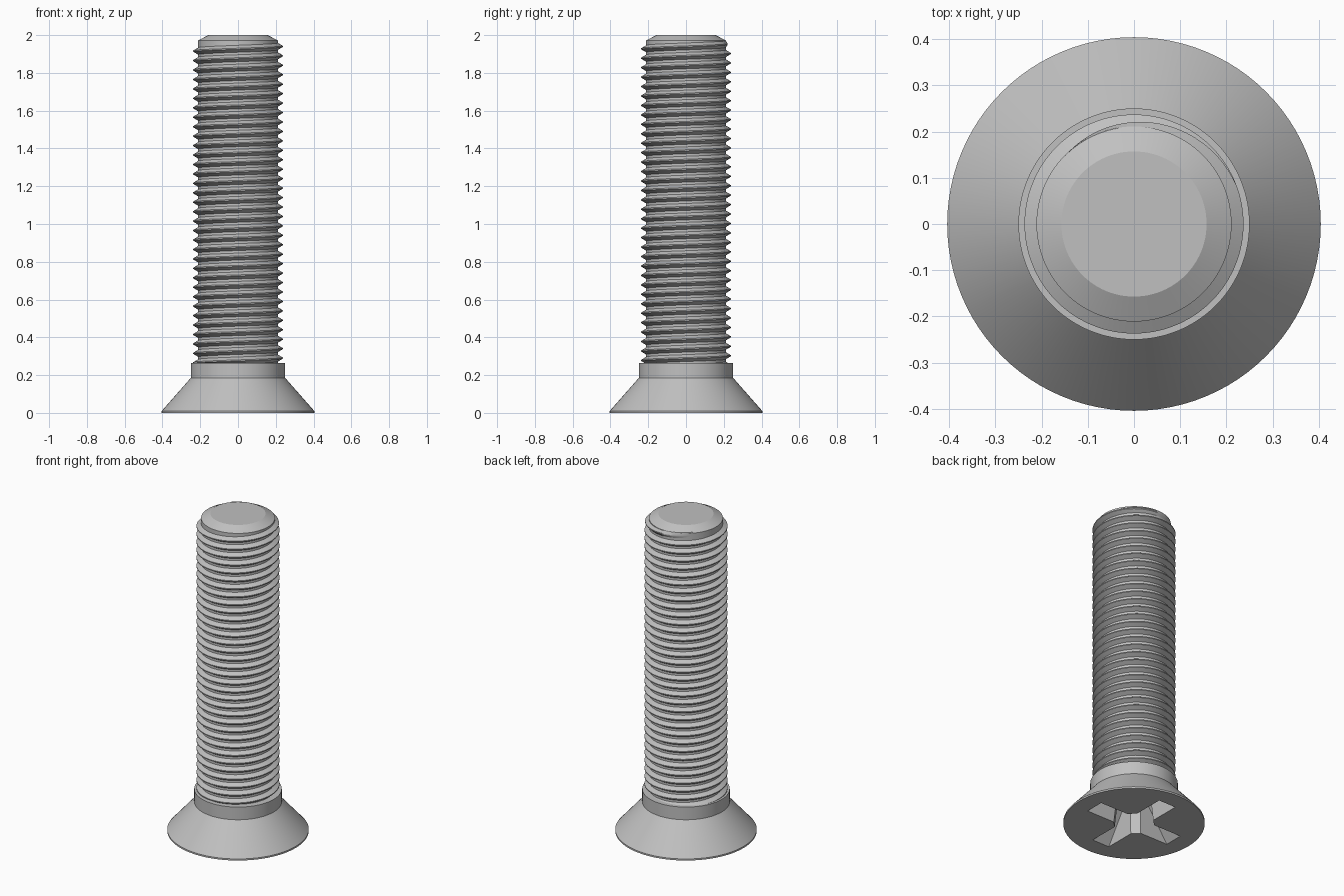
import bpy, bmesh
from math import sin, cos, pi, radians

cube = bpy.data.objects.get("Cube")
if cube:
    bpy.data.objects.remove(cube, do_unlink=True)

SEG = 96
CORE_R, CREST_R, PITCH = 0.211, 0.237, 0.05

steel = bpy.data.materials.new("steel_grey")
steel.use_nodes = True
grey = (0.53, 0.53, 0.53, 1)
steel.diffuse_color = grey
steel.node_tree.nodes["Principled BSDF"].inputs["Base Color"].default_value = grey


def finish(bm, name):
    """Turn a bmesh into a smooth, sharp-edged steel object."""
    bmesh.ops.recalc_face_normals(bm, faces=bm.faces)
    mesh = bpy.data.meshes.new(name)
    bm.to_mesh(mesh)
    bm.free()
    mesh.materials.append(steel)
    obj = bpy.data.objects.new(name, mesh)
    bpy.context.collection.objects.link(obj)
    bpy.ops.object.select_all(action='DESELECT')
    obj.select_set(True)
    bpy.context.view_layer.objects.active = obj
    bpy.ops.object.shade_smooth_by_angle(angle=radians(25))


def ring(bm, points):
    return [bm.verts.new(p) for p in points]


def bridge(bm, a, b):
    for i in range(len(a)):
        j = (i + 1) % len(a)
        bm.faces.new((a[i], a[j], b[j], b[i]))


def lathe(bm, profile):
    """Revolve (radius, height) points and return the rings."""
    rings = [ring(bm, [(r * cos(2 * pi * i / SEG), r * sin(2 * pi * i / SEG), z)
                       for i in range(SEG)]) for r, z in profile]
    for a, b in zip(rings, rings[1:]):
        bridge(bm, a, b)
    return rings


def cross(bm, length, half_width, inner, z):
    """Cross outline with bevelled inner corners."""
    arm = [(inner, -half_width), (length, -half_width),
           (length, half_width), (inner, half_width)]
    points = []
    for k in range(4):
        c, s = round(cos(k * pi / 2)), round(sin(k * pi / 2))
        points += [(c * x - s * y, s * x + c * y, z) for x, y in arm]
    return ring(bm, points)


def loop_edges(bm, loop):
    edges = []
    for i, v in enumerate(loop):
        w = loop[(i + 1) % len(loop)]
        edges.append(bm.edges.get((v, w)) or bm.edges.new((v, w)))
    return edges


# Countersunk head with collar and tapered cross recess
bm = bmesh.new()
rings = lathe(bm, [(0.404, 0), (0.404, 0.01), (0.25, 0.185), (0.25, 0.265)])
bm.faces.new(rings[-1])
mouth = cross(bm, 0.295, 0.06, 0.10, 0)
floor = cross(bm, 0.12, 0.042, 0.085, 0.22)
bridge(bm, mouth, floor)
tip = bm.verts.new((0, 0, 0.25))
for i, v in enumerate(floor):
    bm.faces.new((v, floor[(i + 1) % len(floor)], tip))
bmesh.ops.triangle_fill(bm, use_beauty=True,
                        edges=loop_edges(bm, rings[0]) + loop_edges(bm, mouth))
finish(bm, "countersunk_head")

# Shank core with chamfered end
bm = bmesh.new()
rings = lathe(bm, [(CORE_R, 0.26), (CORE_R, 1.972), (0.157, 2.0)])
bm.faces.new(rings[0])
bm.faces.new(rings[-1])
finish(bm, "shank_core")

# Right-handed helical thread that fades out at the end
bm = bmesh.new()
steps, turns = 72, 34.4
end_angle, end_z, fade = radians(135), 1.959, radians(115)
count = int(steps * turns)
sections = []
for i in range(count + 1):
    back = (count - i) * 2 * pi / steps
    angle, z = end_angle - back, end_z - PITCH * back / (2 * pi)
    grow = max(0.03, min(1, back / fade))
    base = CORE_R - 0.001
    crest = base + (CREST_R - base) * grow
    root_w, crest_w = PITCH * 0.38, PITCH * 0.06
    sections.append(ring(bm, [(r * cos(angle), r * sin(angle), z + dz) for r, dz in
                              ((base, -root_w), (crest, -crest_w),
                               (crest, crest_w), (base, root_w))]))
for a, b in zip(sections, sections[1:]):
    bridge(bm, a, b)
bm.faces.new(sections[0])
bm.faces.new(sections[-1])
finish(bm, "helical_thread")
